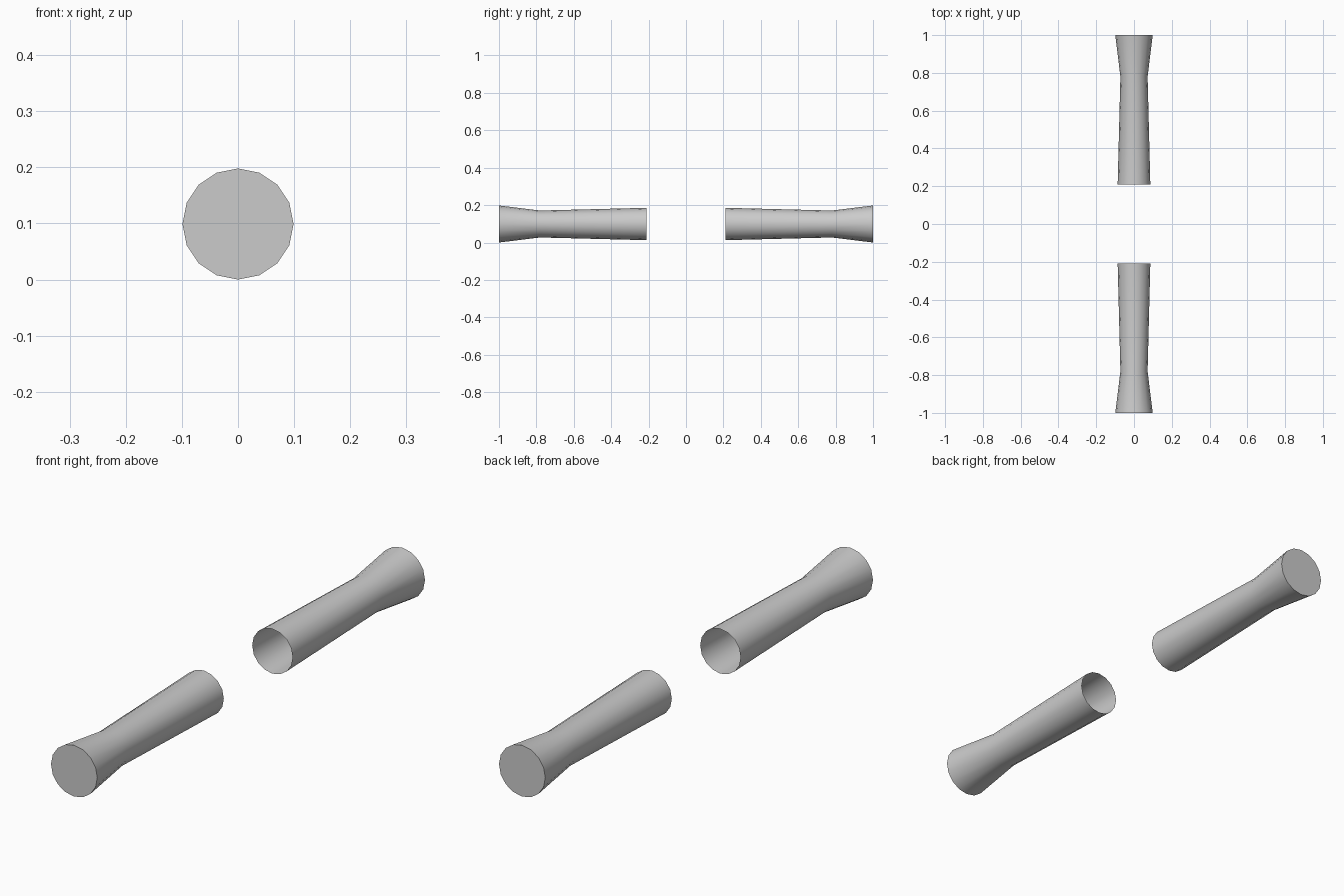
import bpy, bmesh, math

if "Cube" in bpy.data.objects:
    bpy.data.objects.remove(bpy.data.objects["Cube"])

SIDES = 16
AXIS_Z = 0.099
# (distance from centre along y, radius): open inner end, neck, flared outer end
PROFILE = [(0.21, 0.0865), (0.78, 0.072), (1.0, 0.099)]


def make_tube(name, side):
    bm = bmesh.new()
    rings = []
    for y, r in PROFILE:
        rings.append([bm.verts.new((r * math.cos(2 * math.pi * i / SIDES), side * y,
                                    AXIS_Z + r * math.sin(2 * math.pi * i / SIDES)))
                      for i in range(SIDES)])
    # Tube wall
    for a, b in zip(rings, rings[1:]):
        for i in range(SIDES):
            j = (i + 1) % SIDES
            bm.faces.new((a[i], a[j], b[j], b[i]))
    # Flat cap on the outer end only
    bm.faces.new(rings[-1])
    bmesh.ops.recalc_face_normals(bm, faces=bm.faces)
    # Open shell: make sure the cap points outward
    bm.faces.ensure_lookup_table()
    bm.normal_update()
    if bm.faces[-1].normal.y * side < 0:
        bmesh.ops.reverse_faces(bm, faces=bm.faces)
    mesh = bpy.data.meshes.new(name)
    bm.to_mesh(mesh)
    bm.free()
    obj = bpy.data.objects.new(name, mesh)
    bpy.context.collection.objects.link(obj)
    bpy.ops.object.select_all(action='DESELECT')
    obj.select_set(True)
    bpy.context.view_layer.objects.active = obj
    bpy.ops.object.shade_smooth_by_angle(angle=math.radians(40))


# Two mirrored handle grips
make_tube("front_grip", -1)
make_tube("back_grip", 1)
